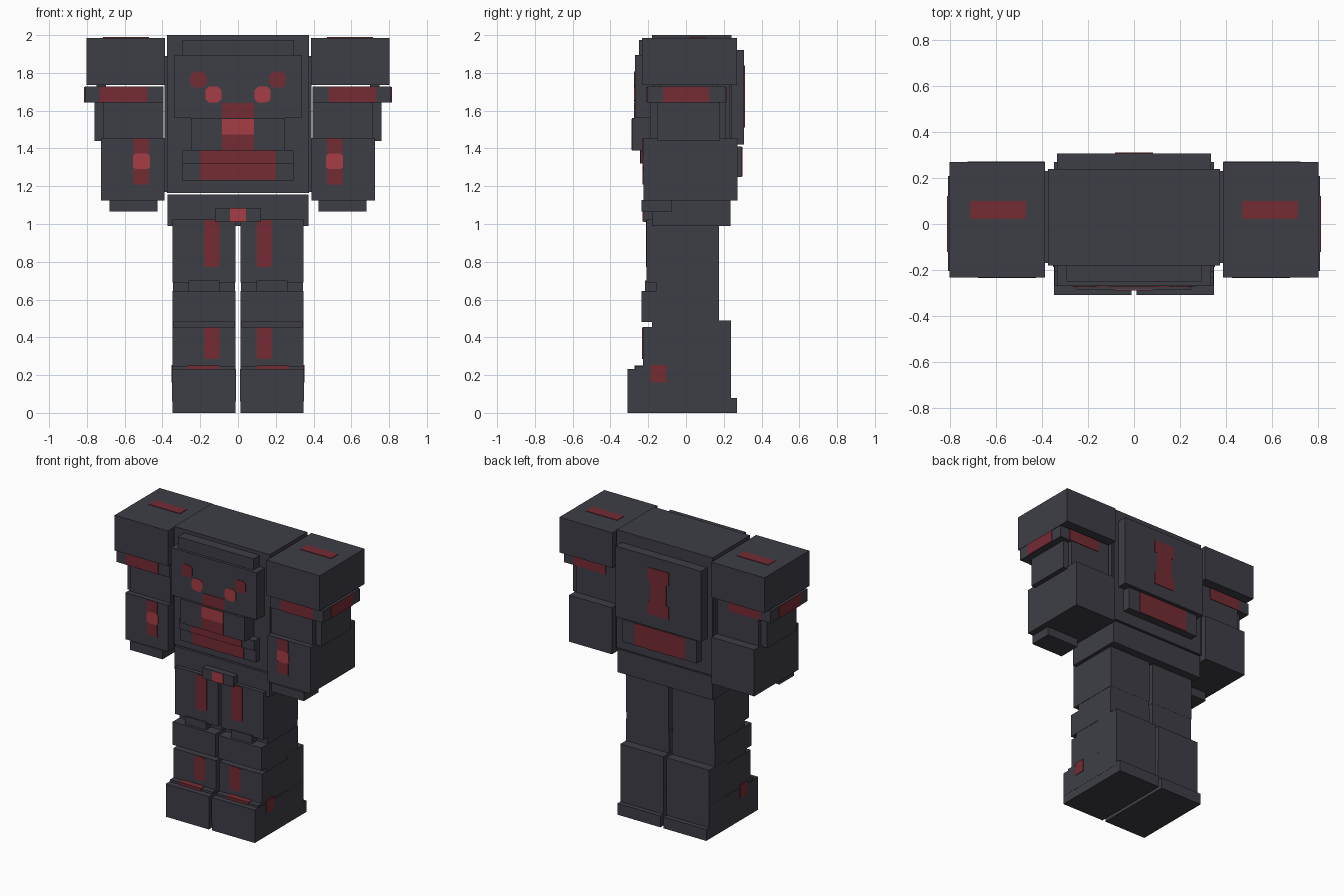
import bpy
import bmesh
from mathutils import Vector

cube = bpy.data.objects.get("Cube")
if cube:
    bpy.data.objects.remove(cube, do_unlink=True)


def material(name, rgb):
    m = bpy.data.materials.new(name)
    m.use_nodes = True
    colour = (*rgb, 1)
    m.diffuse_color = colour
    m.node_tree.nodes["Principled BSDF"].inputs["Base Color"].default_value = colour
    return m


ARMOUR = material("dark armour", (0.048, 0.048, 0.062))
RED = material("deep red", (0.175, 0.025, 0.034))
GLOW = material("bright red", (0.38, 0.048, 0.058))
THICK = 0.004


def box(name, x, y, z, mat=ARMOUR, side=1, chamfer=0):
    """Box from ranges; side=-1 mirrors in x, chamfer cuts corners of a thin plate."""
    lo = Vector((x[0], y[0], z[0]))
    hi = Vector((x[1], y[1], z[1]))
    mid, size = (lo + hi) / 2, hi - lo
    mid.x *= side
    bm = bmesh.new()
    bmesh.ops.create_cube(bm, size=1)
    bmesh.ops.scale(bm, vec=size, verts=bm.verts)
    if chamfer:
        thin = min(size)
        short = [e for e in bm.edges if abs(e.calc_length() - thin) < 1e-5]
        bmesh.ops.bevel(bm, geom=short, offset=chamfer, segments=1, affect='EDGES')
    me = bpy.data.meshes.new(name)
    bm.to_mesh(me)
    bm.free()
    me.materials.append(mat)
    ob = bpy.data.objects.new(name, me)
    ob.location = mid
    bpy.context.collection.objects.link(ob)
    return ob


def front(name, x, y, z, mat=RED, side=1, chamfer=0):
    """Thin painted panel on a front surface at depth y."""
    return box(name, x, (y - THICK, y + THICK / 2), z, mat, side, chamfer)


def back(name, x, y, z, side=1):
    return box(name, x, (y - THICK / 2, y + THICK), z, RED, side)


def wide(w):
    return (-w, w)


# Torso and its layered front plates
box("torso", wide(.375), (-.18, .24), (1.165, 2))
box("torso_side_band", wide(.388), (-.17, .23), (1.17, 1.89))
box("collar_plate", wide(.295), (-.25, -.17), (1.895, 1.975))
box("chest_plate", wide(.335), (-.27, -.17), (1.56, 1.895))
box("stomach_plate", wide(.25), (-.285, -.17), (1.39, 1.56))
box("waist_plate_upper", wide(.295), (-.24, -.17), (1.32, 1.39))
box("waist_plate_lower", wide(.295), (-.22, -.17), (1.23, 1.32))

# Chest emblem and waist colour
front("emblem_top", wide(.085), -.27, (1.56, 1.64))
front("emblem_core", wide(.085), -.285, (1.475, 1.556), GLOW)
front("emblem_base", wide(.085), -.285, (1.392, 1.475))
front("waist_panel_upper", wide(.2), -.24, (1.32, 1.388))
front("waist_panel_lower", wide(.2), -.22, (1.232, 1.32))

# Back plates and their panels
box("back_plate", wide(.335), (.23, .308), (1.42, 1.92))
box("lower_back_plate", wide(.29), (.23, .295), (1.25, 1.41))
back("lower_back_panel", wide(.2), .295, (1.252, 1.408))
for i, (w, z) in enumerate(((.082, (1.75, 1.84)), (.062, (1.6, 1.75)), (.082, (1.51, 1.6)))):
    back(f"spine_panel_{i + 1}", wide(w), .308, z)

# Pelvis and belt buckle
box("pelvis", wide(.373), (-.18, .235), (.99, 1.155))
box("belt_buckle", wide(.122), (-.225, -.17), (1.01, 1.085))
front("buckle_light", wide(.042), -.225, (1.012, 1.083), GLOW)

for s, word in ((1, "left"), (-1, "right")):
    def part(name, x, y, z, mat=ARMOUR, chamfer=0):
        return box(f"{word}_{name}", x, y, z, mat, s, chamfer)

    def paint(name, x, y, z, mat=RED, chamfer=0):
        return front(f"{word}_{name}", x, y, z, mat, s, chamfer)

    # Stepped chest marks
    paint("chest_mark_inner", (.088, .172), -.27, (1.642, 1.728), GLOW, .018)
    paint("chest_mark_outer", (.168, .252), -.27, (1.722, 1.808), RED, .018)

    # Shoulder and upper arm
    part("shoulder", (.387, .803), (-.233, .27), (1.735, 1.985))
    part("shoulder_panel", (.47, .715), (.022, .1), (1.983, 1.985 + THICK), RED)
    part("arm_band", (.395, .81), (-.205, .21), (1.642, 1.727))
    paint("band_front_panel", (.48, .732), -.205, (1.643, 1.726))
    back(f"{word}_band_back_panel", (.48, .732), .21, (1.643, 1.726), s)
    part("band_side_panel", (.808, .81 + THICK), (-.122, .122), (1.643, 1.726), RED)
    part("upper_arm", (.395, .715), (-.19, .21), (1.45, 1.645))
    part("arm_post", (.7, .75), (-.14, .17), (1.64, 1.74))
    part("upper_arm_pad", (.7, .76), (-.15, .18), (1.44, 1.645))

    # Forearm and hand
    part("forearm", (.39, .725), (-.226, .272), (1.125, 1.455))
    part("hand", (.427, .68), (-.235, -.073), (1.065, 1.127))
    paint("forearm_panel_top", (.472, .554), -.226, (1.372, 1.453))
    paint("forearm_light", (.466, .556), -.226, (1.29, 1.372), GLOW, .012)
    paint("forearm_panel_base", (.472, .554), -.226, (1.208, 1.29), RED)

    # Thigh and knee
    part("thigh", (.013, .347), (-.208, .175), (.69, 1.025))
    paint("thigh_panel", (.097, .181), -.208, (.772, 1.02), RED, .01)
    part("knee_recess", (.015, .345), (-.16, .174), (.48, .695))
    part("kneecap", (.098, .262), (-.217, -.15), (.645, .7))
    part("knee_block", (.013, .347), (-.235, .173), (.482, .645))

    # Shin, calf and boot
    part("shin_core", (.015, .345), (-.18, .173), (.2, .485))
    part("shin_guard", (.013, .347), (-.228, .1), (.235, .455))
    paint("shin_panel", (.097, .181), -.228, (.285, .452), RED, .01)
    part("calf", (.012, .348), (.05, .237), (.07, .488))
    part("ankle_step", (.014, .346), (-.268, .1), (.2, .248))
    part("foot", (.011, .349), (-.31, .236), (.06, .233))
    part("sole", (.012, .348), (-.309, .27), (0, .08))
    paint("ankle_panel", (.1, .27), -.268, (.233, .25))
    part("ankle_top_panel", (.1, .27), (-.27, -.226), (.246, .248 + THICK), RED)
    part("ankle_side_panel", (.343, .349 + THICK), (-.187, -.103), (.162, .253), RED)
